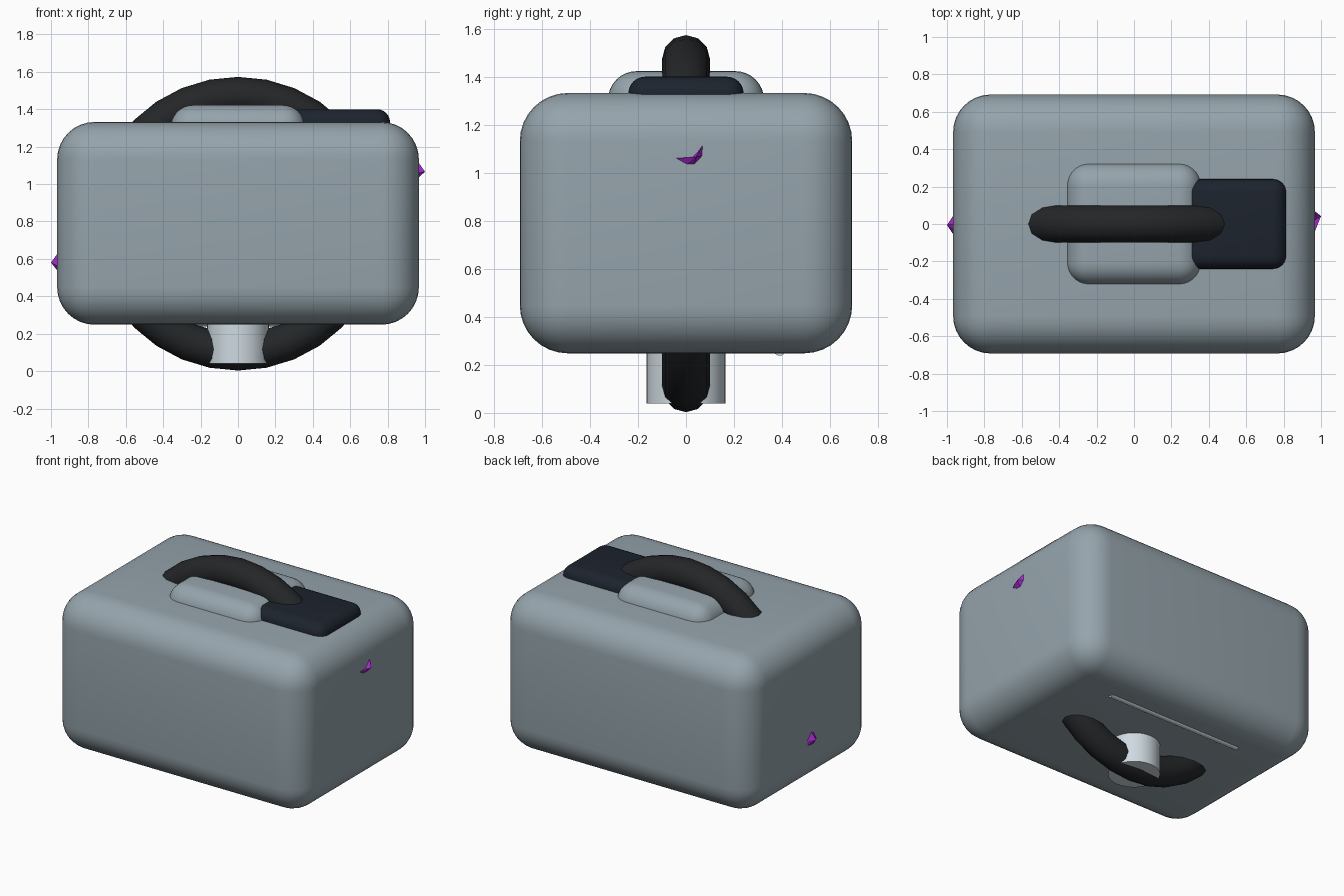
import bpy, bmesh
from math import pi

if "Cube" in bpy.data.objects:
    bpy.data.objects.remove(bpy.data.objects["Cube"])


def material(name, rgb):
    m = bpy.data.materials.new(name)
    m.diffuse_color = (*rgb, 1)
    m.use_nodes = True
    m.node_tree.nodes["Principled BSDF"].inputs["Base Color"].default_value = m.diffuse_color
    return m


steel = material("steel_grey", (0.30, 0.37, 0.41))
pale = material("pale_grey", (0.62, 0.70, 0.75))
navy = material("dark_navy", (0.012, 0.017, 0.027))
black = material("black", (0.017, 0.019, 0.021))
purple = material("purple", (0.40, 0.02, 0.65))


def finish(name, mat, angle=0.6):
    o = bpy.context.object
    o.name = name
    o.data.materials.append(mat)
    bpy.ops.object.shade_smooth_by_angle(angle=angle)
    return o


def rounded_box(name, lo, hi, radius, segments, mat):
    centre = [(a + b) / 2 for a, b in zip(lo, hi)]
    bpy.ops.mesh.primitive_cube_add(size=1, location=centre)
    o = bpy.context.object
    for v in o.data.vertices:
        v.co = [c * (b - a) for c, a, b in zip(v.co, lo, hi)]
    bev = o.modifiers.new("bevel", 'BEVEL')
    bev.width = radius
    bev.segments = segments
    bpy.ops.object.modifier_apply(modifier="bevel")
    return finish(name, mat)


def cylinder(name, radius, depth, loc, rot, mat):
    bpy.ops.mesh.primitive_cylinder_add(vertices=32, radius=radius, depth=depth,
                                        location=loc, rotation=rot)
    return finish(name, mat)


def side_chip(name, rim, tip):
    """Small faceted fin: a fan from its rim to a raised tip."""
    bm = bmesh.new()
    ring = [bm.verts.new(p) for p in rim]
    t = bm.verts.new(tip)
    for i, v in enumerate(ring):
        bm.faces.new((v, ring[(i + 1) % len(ring)], t))
    bmesh.ops.recalc_face_normals(bm, faces=bm.faces)
    me = bpy.data.meshes.new(name)
    bm.to_mesh(me)
    bm.free()
    # Outward normals point away from the body
    me.materials.append(purple)
    o = bpy.data.objects.new(name, me)
    bpy.context.collection.objects.link(o)
    if sum(p.normal.x for p in me.polygons) * tip[0] < 0:
        me.flip_normals()


# Main body and its top fittings
rounded_box("body", (-0.967, -0.692, 0.248), (0.967, 0.692, 1.332), 0.2, 8, steel)
rounded_box("top_plate", (-0.36, -0.325, 1.12), (0.36, 0.325, 1.423), 0.12, 8, steel)
rounded_box("top_block", (0.2, -0.24, 1.12), (0.813, 0.24, 1.40), 0.07, 6, navy)

# Upright ring passing through the body: handle above, foot below
bpy.ops.mesh.primitive_torus_add(major_radius=0.685, minor_radius=0.1,
                                 major_segments=32, minor_segments=12,
                                 location=(0, 0, 0.788), rotation=(pi / 2, 0, 0))
finish("handle_ring", black)

# Underside pedestal and thin rail
cylinder("pedestal", 0.165, 0.4, (0, 0, 0.24), (0, 0, 0), pale)
cylinder("bottom_rail", 0.025, 1.04, (0, 0.39, 0.263), (0, pi / 2, 0), pale)

# Purple chips on the two ends
crescent = [(-0.045, 1.06), (0.0, 1.035), (0.035, 1.035), (0.068, 1.07),
            (0.07, 1.115), (0.045, 1.082), (0.02, 1.06)]
side_chip("right_chip", [(0.965, y, z) for y, z in crescent], (1.0, 0.042, 1.066))
wedge = [(-0.065, 0.56), (-0.03, 0.62), (0.0, 0.635), (0.055, 0.58),
         (0.05, 0.54), (-0.02, 0.53)]
side_chip("left_chip", [(-0.96, y, z) for y, z in wedge], (-1.0, -0.005, 0.58))
